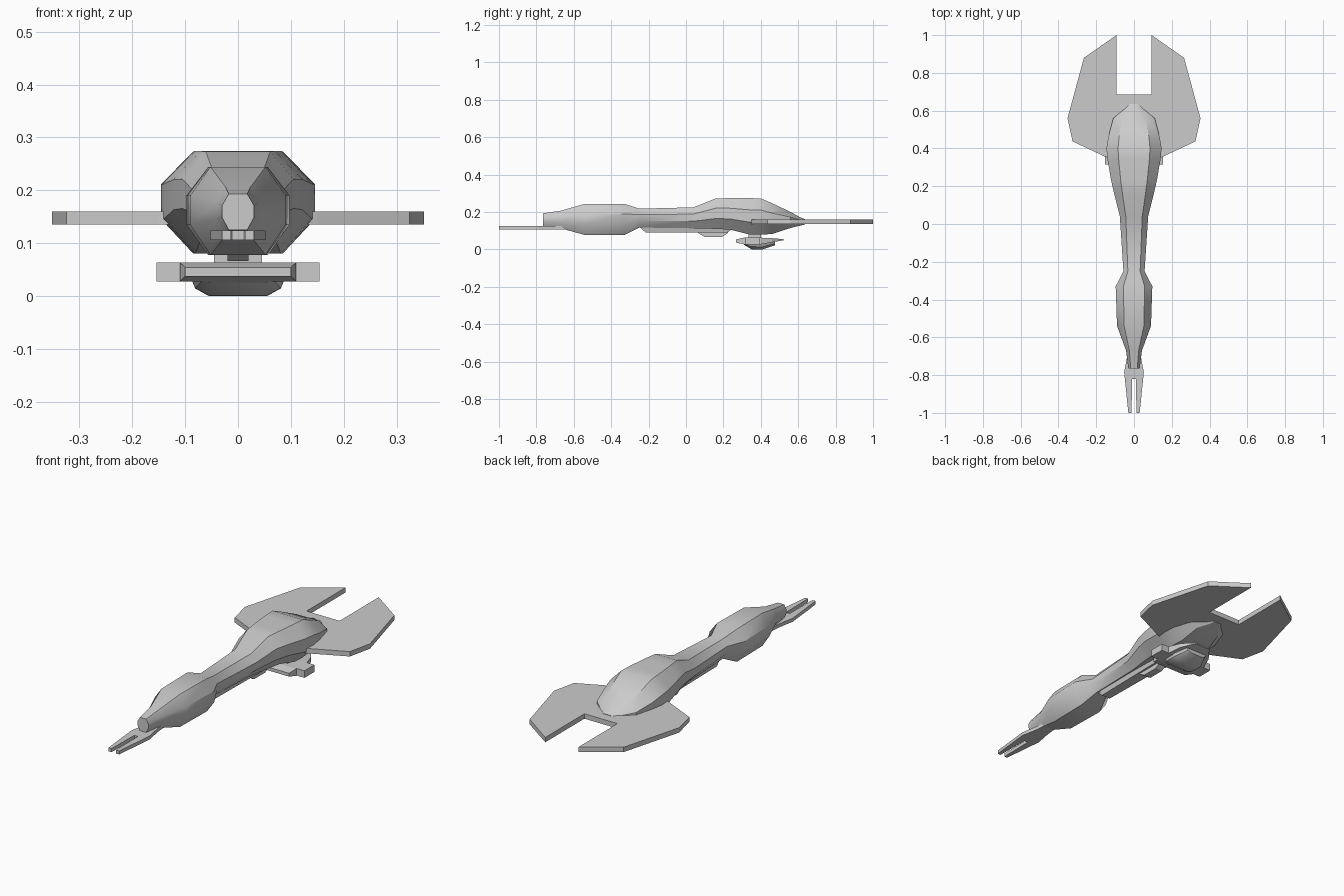
import bpy
import bmesh
import math

cube = bpy.data.objects.get("Cube")
if cube:
    bpy.data.objects.remove(cube, do_unlink=True)

# One plain hull colour
grey = bpy.data.materials.new("hull_grey")
grey.use_nodes = True
colour = (0.6, 0.6, 0.6, 1)
grey.diffuse_color = colour
grey.node_tree.nodes["Principled BSDF"].inputs["Base Color"].default_value = colour


def finish(name, bm, smooth=False):
    """Turn a bmesh into a named, coloured object."""
    bmesh.ops.recalc_face_normals(bm, faces=bm.faces)
    mesh = bpy.data.meshes.new(name)
    bm.to_mesh(mesh)
    bm.free()
    mesh.materials.append(grey)
    obj = bpy.data.objects.new(name, mesh)
    bpy.context.collection.objects.link(obj)
    if smooth:
        bpy.ops.object.select_all(action="DESELECT")
        obj.select_set(True)
        bpy.context.view_layer.objects.active = obj
        bpy.ops.object.shade_smooth_by_angle(angle=math.radians(32))
    return obj


def loft(name, stations, section, smooth=False):
    """Skin a section (x factor, height factor) through (y, half width, bottom, top)."""
    bm = bmesh.new()
    rings = [[bm.verts.new((u * w, y, low + v * (high - low))) for u, v in section]
             for y, w, low, high in stations]
    count = len(section)
    for a, b in zip(rings, rings[1:]):
        for i in range(count):
            j = (i + 1) % count
            bm.faces.new((a[i], a[j], b[j], b[i]))
    bm.faces.new(rings[0])
    bm.faces.new(rings[-1])
    return finish(name, bm, smooth)


def mirrored(half):
    return half + [(-x, y) for x, y in reversed(half)]


def plate(name, half, low, high):
    """Extrude an outline mirrored across the centre line."""
    bm = bmesh.new()
    face = bm.faces.new([bm.verts.new((x, y, low)) for x, y in mirrored(half)])
    top = bmesh.ops.extrude_face_region(bm, geom=[face])
    verts = [v for v in top["geom"] if isinstance(v, bmesh.types.BMVert)]
    bmesh.ops.translate(bm, verts=verts, vec=(0, 0, high - low))
    return finish(name, bm)


def box(name, x, y, low, high):
    bm = bmesh.new()
    bmesh.ops.create_cube(bm, size=1)
    for v in bm.verts:
        v.co.x = x[v.co.x > 0]
        v.co.y = y[v.co.y > 0]
        v.co.z = high if v.co.z > 0 else low
    return finish(name, bm)


octagon = mirrored([(0.58, 0), (1, 0.34), (1, 0.68), (0.58, 1)])
square = mirrored([(1, 0), (1, 1)])
bevelled = mirrored([(0.7, 0), (1, 1)])

# Long faceted fuselage, from nose to tail
loft("fuselage", [
    (-0.765, 0.03, 0.125, 0.193),
    (-0.67, 0.042, 0.113, 0.207),
    (-0.54, 0.09, 0.077, 0.244),
    (-0.33, 0.097, 0.077, 0.244),
    (-0.25, 0.056, 0.117, 0.218),
    (0.04, 0.075, 0.113, 0.225),
    (0.16, 0.105, 0.11, 0.273),
    (0.235, 0.122, 0.106, 0.274),
    (0.34, 0.14, 0.08, 0.274),
    (0.40, 0.146, 0.08, 0.273),
    (0.46, 0.136, 0.082, 0.247),
    (0.56, 0.11, 0.115, 0.2),
    (0.61, 0.05, 0.127, 0.172),
    (0.635, 0.035, 0.133, 0.162),
], octagon, smooth=True)

# Flat rear wing with a square notch
plate("rear_wing", [(0.1, 0.335), (0.15, 0.355), (0.325, 0.437), (0.352, 0.56),
                    (0.265, 0.88), (0.093, 1), (0.093, 0.685)], 0.135, 0.16)

# Two-pronged fork under the nose
plate("nose_fork", [(0.03, -0.64), (0.036, -0.7), (0.052, -0.785), (0.03, -1),
                    (0.013, -1), (0.01, -0.82)], 0.106, 0.124)

# Keel strip and small belly pod
loft("keel", [(-0.245, 0.03, 0.117, 0.14), (-0.215, 0.035, 0.09, 0.14),
              (0.22, 0.045, 0.09, 0.14), (0.24, 0.045, 0.105, 0.14)], bevelled)
loft("belly_pod", [(0.065, 0.02, 0.088, 0.1), (0.1, 0.02, 0.066, 0.1),
                   (0.19, 0.02, 0.066, 0.1), (0.225, 0.02, 0.088, 0.1)], square)

# Slung pod: pylon, wedge body, side blocks and rounded underside
box("pod_pylon", (-0.045, 0.045), (0.335, 0.4), 0.05, 0.1)
loft("pod_body", [(0.268, 0.1, 0.037, 0.054), (0.31, 0.11, 0.027, 0.063),
                  (0.4, 0.11, 0.027, 0.063), (0.46, 0.09, 0.038, 0.06),
                  (0.52, 0.045, 0.049, 0.055)], square)
for side, sign in (("left", 1), ("right", -1)):
    box(side + "_pod_block", sorted((0.1 * sign, 0.154 * sign)), (0.315, 0.395), 0.027, 0.063)
loft("pod_underside", [(0.31, 0.075, 0.025, 0.035), (0.35, 0.09, 0.001, 0.035),
                       (0.41, 0.09, 0, 0.035), (0.475, 0.06, 0.022, 0.042)],
     mirrored([(0.62, 0), (0.9, 0.4), (1, 1)]), smooth=True)
